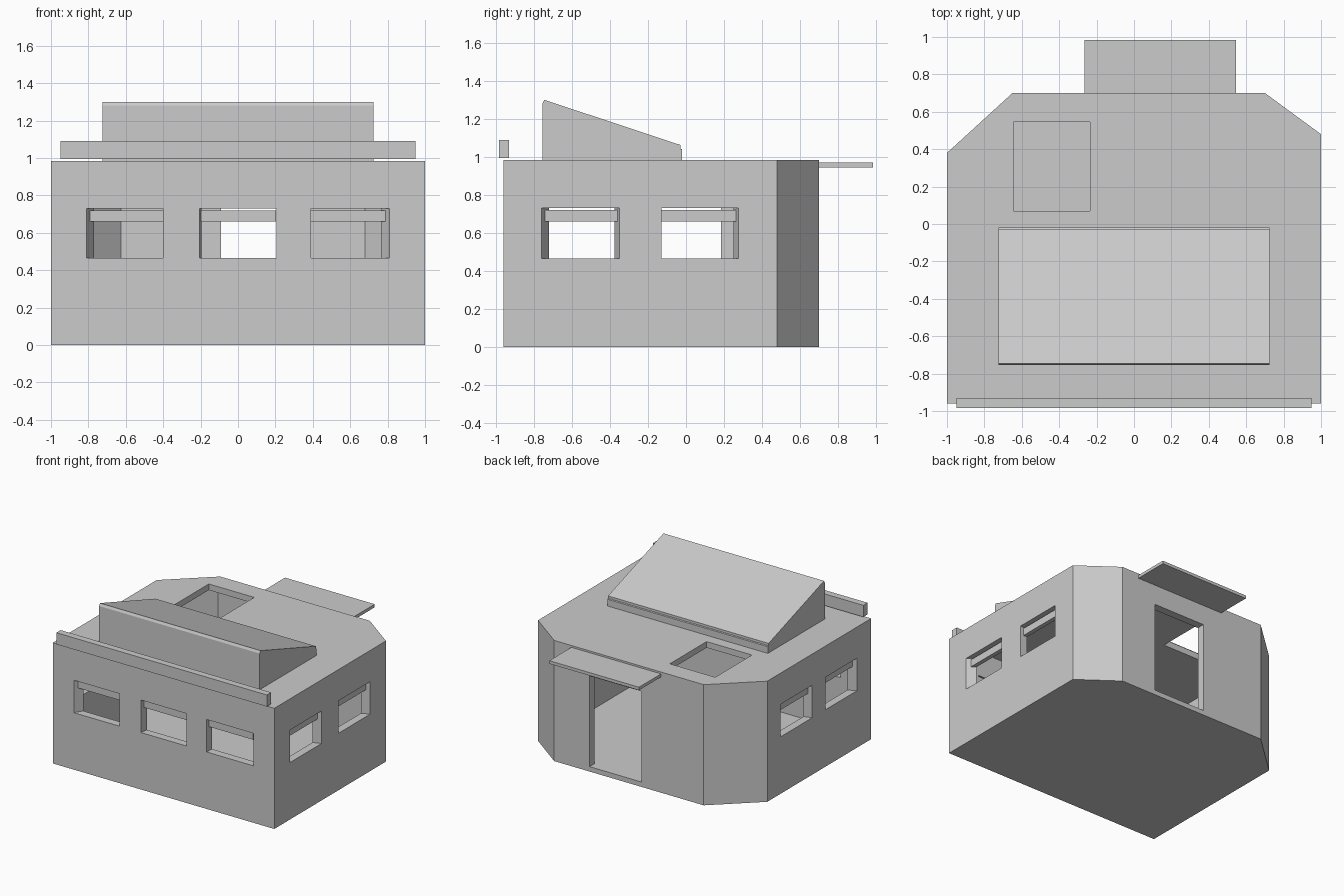
import bpy, bmesh
from mathutils import Vector

cube = bpy.data.objects.get("Cube")
if cube:
    bpy.data.objects.remove(cube, do_unlink=True)

concrete = bpy.data.materials.new("pale grey concrete")
concrete.use_nodes = True
GREY = (0.6, 0.6, 0.6, 1)
concrete.diffuse_color = GREY
for node in concrete.node_tree.nodes:
    if node.type == 'BSDF_PRINCIPLED':
        node.inputs["Base Color"].default_value = GREY


def extrude(name, points, direction):
    """Solid made by sweeping a flat outline along a direction."""
    bm = bmesh.new()
    face = bm.faces.new([bm.verts.new(p) for p in points])
    swept = bmesh.ops.extrude_face_region(bm, geom=[face])
    verts = [g for g in swept["geom"] if isinstance(g, bmesh.types.BMVert)]
    bmesh.ops.translate(bm, verts=verts, vec=direction)
    bmesh.ops.recalc_face_normals(bm, faces=bm.faces)
    mesh = bpy.data.meshes.new(name)
    bm.to_mesh(mesh)
    bm.free()
    mesh.materials.append(concrete)
    obj = bpy.data.objects.new(name, mesh)
    bpy.context.collection.objects.link(obj)
    return obj


def prism(name, plan, z0, z1):
    return extrude(name, [(x, y, z0) for x, y in plan], (0, 0, z1 - z0))


def box(name, x0, x1, y0, y1, z0, z1):
    return prism(name, [(x0, y0), (x1, y0), (x1, y1), (x0, y1)], z0, z1)


def inset(plan, t):
    """Move every side of a counter-clockwise outline inward by t."""
    pts = [Vector(p) for p in plan]
    result = []
    for i, p in enumerate(pts):
        a = (p - pts[i - 1]).normalized()
        b = (pts[(i + 1) % len(pts)] - p).normalized()
        na, nb = Vector((-a.y, a.x)), Vector((-b.y, b.x))
        result.append(tuple(p + (na + nb) * t / (1 + na.dot(nb))))
    return result


WALL = 0.065
FRONT = -0.96
TOP = 0.985
plan = [(-1, FRONT), (1, FRONT), (1, 0.48), (0.7, 0.7), (-0.65, 0.7), (-1, 0.38)]

# Hollow shell with floor and flat roof
shell = prism("bunker_shell", plan, 0, TOP)
cutters = [
    prism("room_cutter", inset(plan, WALL), 0.04, TOP - 0.05),
    box("doorway_cutter", -0.09, 0.38, 0.55, 0.8, 0.04, 0.78),
    box("hatch_cutter", -0.645, -0.235, 0.07, 0.545, 0.85, 1.1),
]

# Embrasures: outer start and end, then inner start and end, along each wall
openings = {
    "front": [(-0.81, -0.40, -0.77, -0.40), (-0.205, 0.205, -0.195, 0.205),
              (0.39, 0.81, 0.39, 0.765)],
    "left": [(-0.76, -0.35, -0.72, -0.375), (-0.13, 0.275, -0.13, 0.25)],
    "right": [(-0.78, -0.37, -0.745, -0.37), (-0.20, 0.21, -0.18, 0.185)],
}
place = {
    "front": lambda s, d: (s, FRONT + d),
    "left": lambda s, d: (1 - d, s),
    "right": lambda s, d: (-1 + d, s),
}
for side, rows in openings.items():
    at = place[side]
    for i, (a, b, c, d) in enumerate(rows):
        corners = [(a + (c - a) * f, b + (d - b) * f, WALL * f) for f in (-0.5, 1.5)]
        (s0, e0, d0), (s1, e1, d1) = corners
        cutters.append(prism(f"{side}_opening_cutter_{i}",
                             [at(s0, d0), at(e0, d0), at(e1, d1), at(s1, d1)], 0.465, 0.73))
        # Lintel bar across the head of the opening
        mid = (a + b + c + d) / 4
        prism(f"{side}_lintel_{i}",
              [at(mid - 0.2, 0.03), at(mid + 0.2, 0.03),
               at(mid + 0.2, WALL), at(mid - 0.2, WALL)], 0.66, 0.72)

# Carve the openings, then drop the cutters
for cutter in cutters:
    mod = shell.modifiers.new(cutter.name, 'BOOLEAN')
    mod.operation = 'DIFFERENCE'
    mod.solver = 'EXACT'
    mod.object = cutter
graph = bpy.context.evaluated_depsgraph_get()
carved = bpy.data.meshes.new_from_object(shell.evaluated_get(graph))
shell.modifiers.clear()
shell.data = carved
for cutter in cutters:
    bpy.data.objects.remove(cutter, do_unlink=True)

# Raised roof block with its sloping slab
HALF = 0.725
block = [(-0.755, TOP), (-0.755, 1.28), (-0.02, 1.04), (-0.02, TOP)]
slab = [(-0.755, 1.28), (-0.745, 1.30), (-0.03, 1.063), (-0.03, 1.043)]
for name, profile in (("roof_block", block), ("sloping_roof_slab", slab)):
    extrude(name, [(-HALF, y, z) for y, z in profile], (2 * HALF, 0, 0))

# Front parapet beam and door canopy
box("front_parapet", -0.95, 0.95, -0.985, -0.93, 0.995, 1.09)
box("door_canopy", -0.265, 0.545, 0.69, 0.985, 0.945, 0.97)
